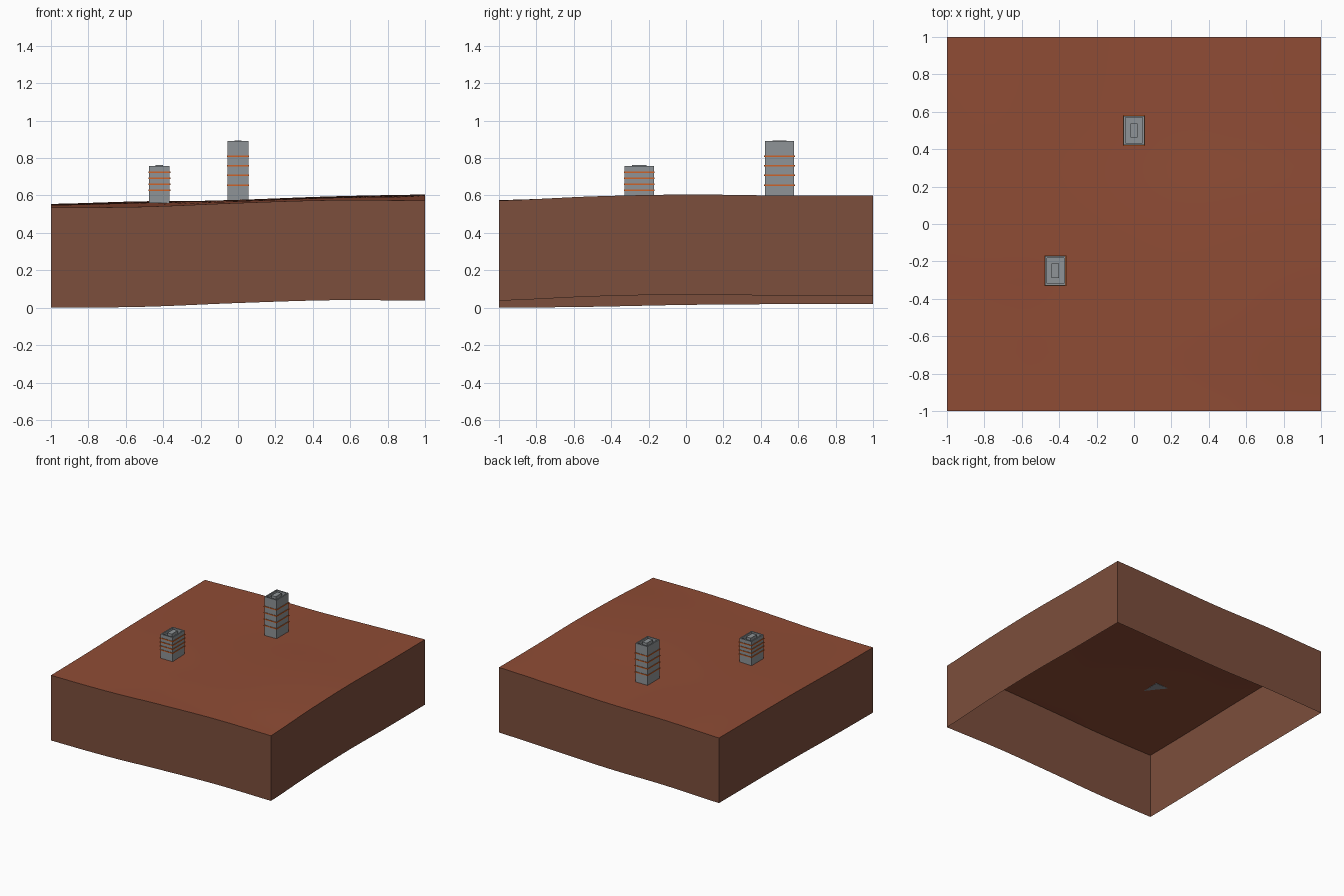
import bpy, bmesh
from mathutils import Vector

cube = bpy.data.objects.get("Cube")
if cube:
    bpy.data.objects.remove(cube)


def material(name, srgb):
    rgb = [(c / 255 / 12.92) if c < 11 else ((c / 255 + 0.055) / 1.055) ** 2.4 for c in srgb]
    mat = bpy.data.materials.new(name)
    mat.use_nodes = True
    mat.diffuse_color = (*rgb, 1)
    mat.node_tree.nodes["Principled BSDF"].inputs["Base Color"].default_value = (*rgb, 1)
    return mat


SOIL_TOP = material("red soil", (143, 76, 53))
SOIL_SIDE = material("brown earth", (124, 78, 60))
CONCRETE = material("grey concrete", (143, 148, 151))
ORANGE = material("orange band", (205, 98, 40))


def add_object(name, bm, mats):
    mesh = bpy.data.meshes.new(name)
    bm.to_mesh(mesh)
    bm.free()
    for mat in mats:
        mesh.materials.append(mat)
    obj = bpy.data.objects.new(name, mesh)
    bpy.context.collection.objects.link(obj)
    return obj


# Ground heights along the four borders, evenly spaced
FRONT = (0.535, 0.54, 0.56, 0.575, 0.573)
BACK = (0.555, 0.569, 0.57, 0.585, 0.60)
LEFT = (0.535, 0.54, 0.55, 0.554, 0.555)
RIGHT = (0.573, 0.595, 0.605, 0.60, 0.60)
DEPTH = 0.535
STEPS = 32


def curve(points, t):
    """Smooth curve through evenly spaced heights, t from 0 to 1."""
    s = t * (len(points) - 1)
    i = min(int(s), len(points) - 2)
    f = s - i
    a, b = points[max(i - 1, 0)], points[i]
    c, d = points[i + 1], points[min(i + 2, len(points) - 1)]
    return b + 0.5 * f * (c - a + f * (2 * a - 5 * b + 4 * c - d + f * (3 * (b - c) + d - a)))


def ground(x, y):
    """Blend the four border curves into one surface."""
    u, v = (x + 1) / 2, (y + 1) / 2
    across = (1 - v) * curve(FRONT, u) + v * curve(BACK, u)
    along = (1 - u) * curve(LEFT, v) + u * curve(RIGHT, v)
    corners = ((1 - u) * ((1 - v) * FRONT[0] + v * BACK[0])
               + u * ((1 - v) * FRONT[-1] + v * BACK[-1]))
    return across + along - corners


# Ground block: rolling top with side walls, open underneath
bm = bmesh.new()
bmesh.ops.create_grid(bm, x_segments=STEPS, y_segments=STEPS, size=1)
for v in bm.verts:
    v.co.z = ground(v.co.x, v.co.y)
border = [e for e in bm.edges if e.is_boundary]
walls = bmesh.ops.extrude_edge_only(bm, edges=border)["geom"]
for item in walls:
    if isinstance(item, bmesh.types.BMVert):
        item.co.z -= DEPTH
    elif isinstance(item, bmesh.types.BMFace):
        item.material_index = 1
bmesh.ops.recalc_face_normals(bm, faces=bm.faces)
if sum(f.normal.z for f in bm.faces) < 0:
    bmesh.ops.reverse_faces(bm, faces=bm.faces)
block = add_object("ground_block", bm, [SOIL_TOP, SOIL_SIDE])
bpy.context.view_layer.objects.active = block
block.select_set(True)
bpy.ops.object.shade_smooth_by_angle(angle=0.6)
block.select_set(False)


def box(name, x, y, low, high, width, length, mat, recess=0):
    """Box between two heights; a recess sinks the roof inside a parapet."""
    bm = bmesh.new()
    bmesh.ops.create_cube(bm, size=1)
    for v in bm.verts:
        v.co = Vector((x + v.co.x * width, y + v.co.y * length,
                       low + (v.co.z + 0.5) * (high - low)))
    if recess:
        roof = max(bm.faces, key=lambda f: f.normal.z)
        bmesh.ops.inset_region(bm, faces=[roof], thickness=0.014)
        floor = bmesh.ops.extrude_face_region(bm, geom=[roof])["geom"]
        for v in (g for g in floor if isinstance(g, bmesh.types.BMVert)):
            v.co.z -= recess
        if roof.is_valid:
            bmesh.ops.delete(bm, geom=[roof], context="FACES_ONLY")
        bmesh.ops.recalc_face_normals(bm, faces=bm.faces)
    return add_object(name, bm, [mat])


def tower(name, x, y, top, bands):
    width, length = 0.11, 0.156
    box(name + "_shaft", x, y, ground(x, y), top, width, length, CONCRETE, recess=0.025)
    box(name + "_roof_hut", x, y, top - 0.026, top + 0.004, 0.04, 0.076, CONCRETE)
    for i, z in enumerate(bands):
        box(f"{name}_band_{i + 1}", x, y, z - 0.004, z + 0.004,
            width + 0.008, length + 0.008, ORANGE)


# Two towers with thin bands
tower("tall_tower", 0, 0.5, 0.891, [0.655 + 0.052 * i for i in range(4)])
tower("short_tower", -0.42, -0.25, 0.758, [0.629 + 0.032 * i for i in range(4)])
